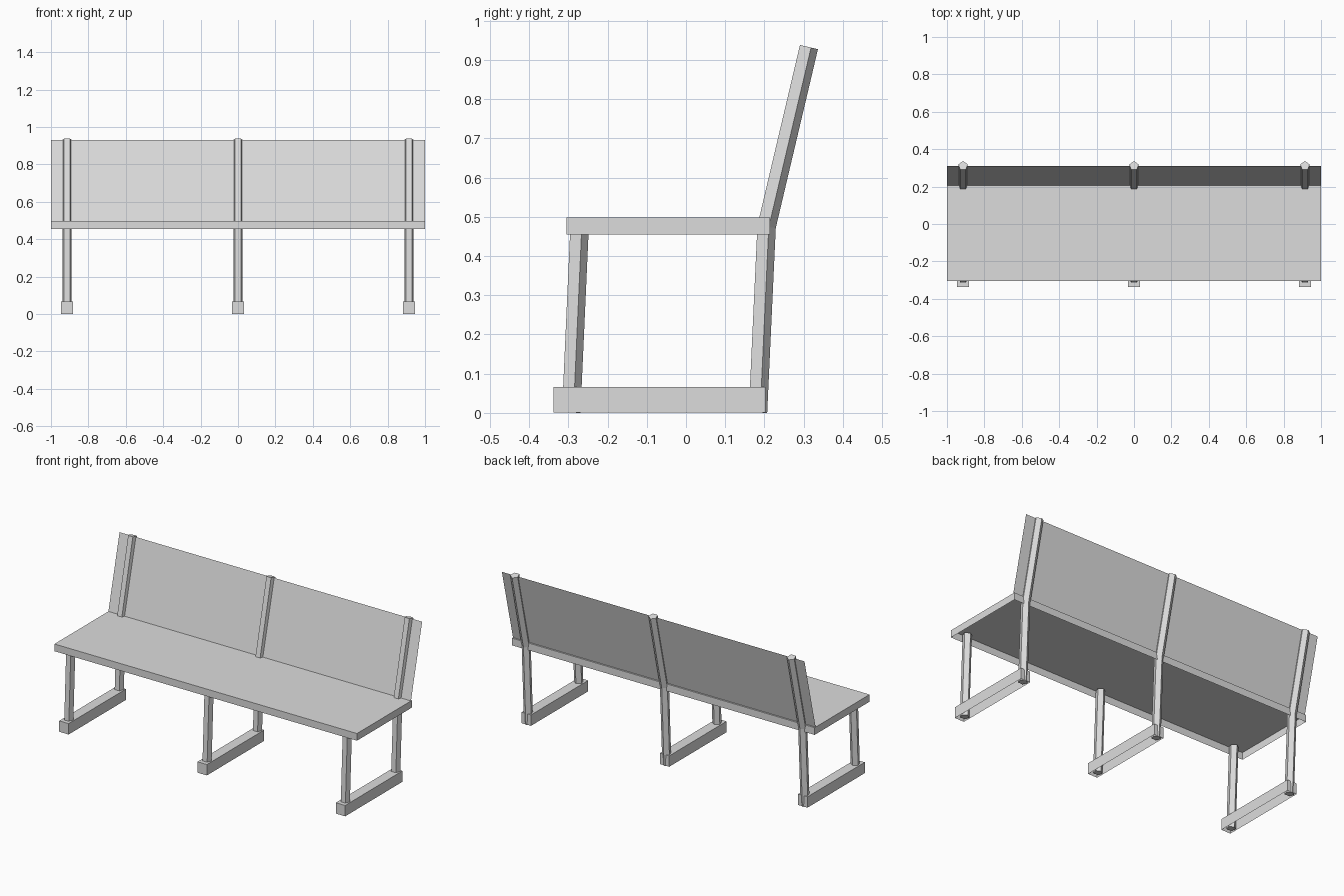
import bpy
import bmesh
import math
from mathutils import Vector

cube = bpy.data.objects.get("Cube")
if cube:
    bpy.data.objects.remove(cube, do_unlink=True)

# Single light grey finish
grey = bpy.data.materials.new("light_grey")
grey.use_nodes = True
grey.diffuse_color = (0.72, 0.72, 0.72, 1)
grey.node_tree.nodes["Principled BSDF"].inputs["Base Color"].default_value = (0.72, 0.72, 0.72, 1)


def add_object(name, bm):
    mesh = bpy.data.meshes.new(name)
    bm.to_mesh(mesh)
    bm.free()
    mesh.materials.append(grey)
    obj = bpy.data.objects.new(name, mesh)
    bpy.context.collection.objects.link(obj)
    return obj


def open_box(name, low, high):
    """Sheet box with a top and four walls, open underneath."""
    low, high = Vector(low), Vector(high)
    bm = bmesh.new()
    bmesh.ops.create_cube(bm, size=1)
    bm.normal_update()
    underside = [f for f in bm.faces if f.normal.z < -0.5]
    bmesh.ops.delete(bm, geom=underside, context="FACES_ONLY")
    bmesh.ops.scale(bm, vec=high - low, verts=bm.verts)
    bmesh.ops.translate(bm, vec=(low + high) / 2, verts=bm.verts)
    return add_object(name, bm)


def post(name, x, path, radius=0.026, sides=5):
    """Pentagonal tube along a (y, z) path, ridge to the rear, mitred at bends."""
    points = [Vector((x, y, z)) for y, z in path]
    steps = [(b - a).normalized() for a, b in zip(points, points[1:])]
    bm = bmesh.new()
    rings = []
    for i, point in enumerate(points):
        before, after = steps[max(i - 1, 0)], steps[min(i, len(steps) - 1)]
        along = (before + after).normalized()
        rear = Vector((0, along.z, -along.y)) / along.dot(after)
        ring = []
        for k in range(sides):
            angle = math.tau * k / sides
            offset = rear * math.cos(angle) + Vector((math.sin(angle), 0, 0))
            ring.append(bm.verts.new(point + offset * radius))
        rings.append(ring)
    for lower, upper in zip(rings, rings[1:]):
        for k in range(sides):
            n = (k + 1) % sides
            bm.faces.new((lower[k], lower[n], upper[n], upper[k]))
    bm.faces.new(rings[0])
    bm.faces.new(rings[-1])
    bmesh.ops.recalc_face_normals(bm, faces=bm.faces)
    return add_object(name, bm)


# Seat tray, hollow underneath
open_box("seat", (-1, -0.305, 0.455), (1, 0.214, 0.498))

# Thin backrest sheet running through the post centres
bm = bmesh.new()
corners = [(-1, 0.204, 0.495), (1, 0.204, 0.495), (1, 0.31, 0.931), (-1, 0.31, 0.931)]
bm.faces.new([bm.verts.new(c) for c in corners])
add_object("backrest", bm)

# Three supports: hollow base rail, front leg, and bent rear post
for side, x in (("right", -0.914), ("middle", 0), ("left", 0.914)):
    open_box(side + "_base_rail", (x - 0.031, -0.338, 0.001), (x + 0.031, 0.203, 0.066))
    post(side + "_front_leg", x, [(-0.295, 0.001), (-0.273, 0.49)])
    post(side + "_rear_post", x, [(0.181, 0.001), (0.203, 0.475), (0.311, 0.933)])
